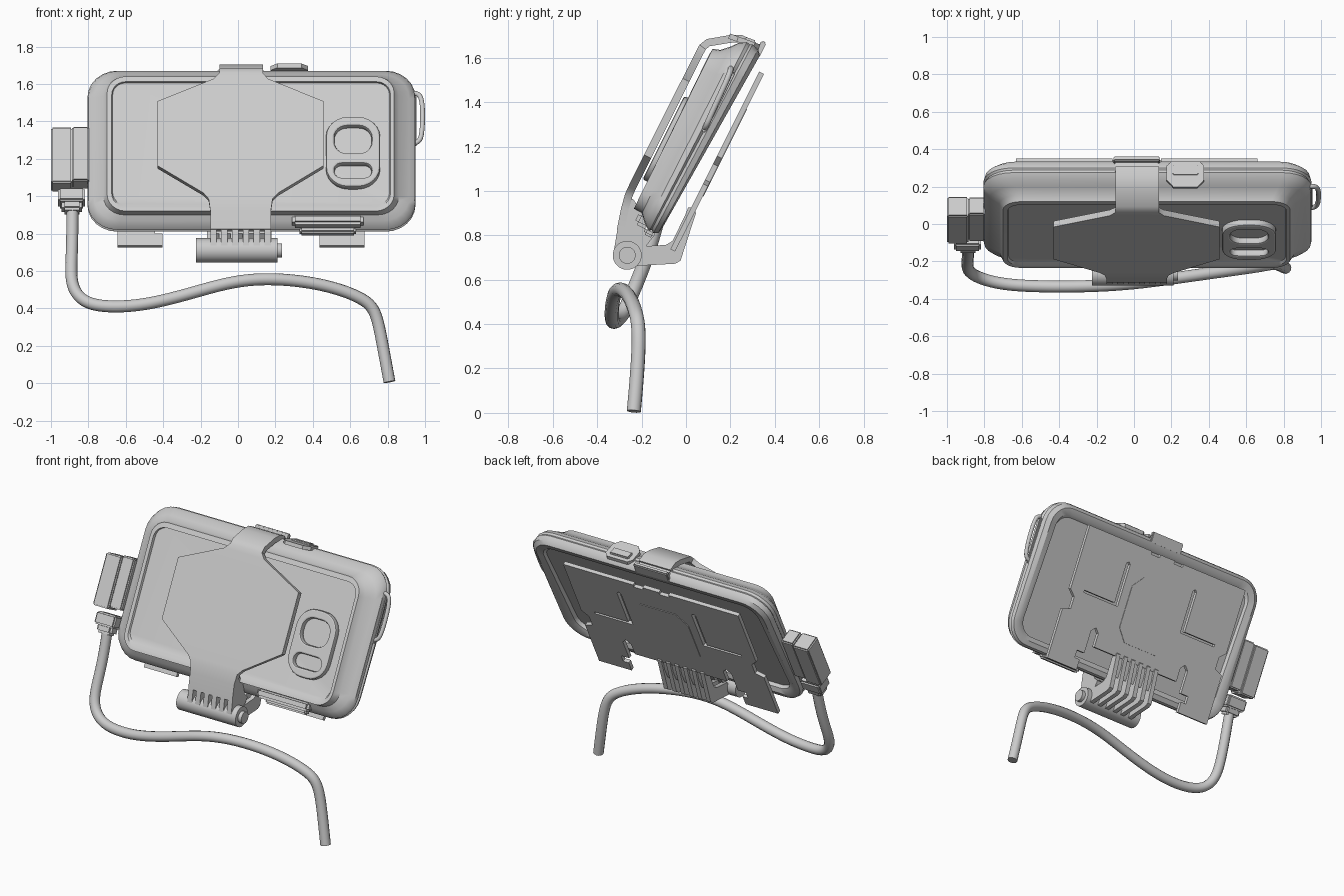
import bpy, bmesh, math
from mathutils import Matrix, Vector

cube = bpy.data.objects.get("Cube")
if cube:
    bpy.data.objects.remove(cube)

grey = bpy.data.materials.new("light grey")
grey.use_nodes = True
grey.diffuse_color = (0.6, 0.6, 0.6, 1)
grey.node_tree.nodes["Principled BSDF"].inputs["Base Color"].default_value = (0.6, 0.6, 0.6, 1)

TILT = math.radians(26.6)
parts = []


def frame(y, z, x=0):
    """Leaning frame: local x across, y up the slope, z out of the front."""
    return Matrix.Translation((x, y, z)) @ Matrix.Rotation(math.pi / 2 - TILT, 4, 'X')


def add(name, data, matrix=None):
    ob = bpy.data.objects.new(name, data)
    bpy.context.collection.objects.link(ob)
    data.materials.append(grey)
    if matrix:
        ob.matrix_world = matrix
    parts.append(ob)
    return ob


def add_bm(name, bm, matrix=None, recalc=True):
    if recalc:
        bmesh.ops.recalc_face_normals(bm, faces=bm.faces)
    me = bpy.data.meshes.new(name)
    bm.to_mesh(me)
    bm.free()
    return add(name, me, matrix)


def rounded(x0, x1, y0, y1, r, n=6):
    pts = []
    for k, (cx, cy) in enumerate([(x1 - r, y1 - r), (x0 + r, y1 - r), (x0 + r, y0 + r), (x1 - r, y0 + r)]):
        for i in range(n + 1):
            a = math.pi / 2 * (k + i / n)
            pts.append((cx + r * math.cos(a), cy + r * math.sin(a)))
    return pts


def loft(name, sections):
    """Rounded rectangles, each leaning from a bottom to a top (y, z) point."""
    bm = bmesh.new()
    rings = []
    for x0, x1, r, low, high in sections:
        low, high = Vector(low), Vector(high)
        h = (high - low).length
        rings.append([bm.verts.new((x, *(low + (high - low) * (u / h))))
                      for x, u in rounded(x0, x1, 0, h, r)])
    for a, b in zip(rings, rings[1:]):
        for i in range(len(a)):
            j = (i + 1) % len(a)
            bm.faces.new((a[i], a[j], b[j], b[i]))
    bm.faces.new(rings[0])
    bm.faces.new(rings[-1])
    return add_bm(name, bm)


def flat(name, outlines, matrix, half_thick, bevel=0):
    """Flat filled shape; every outline inside the first is a hole."""
    cu = bpy.data.curves.new(name, 'CURVE')
    cu.dimensions = '2D'
    cu.fill_mode = 'BOTH'
    cu.extrude = half_thick
    cu.bevel_depth = bevel
    cu.bevel_resolution = 1
    for pts in outlines:
        s = cu.splines.new('POLY')
        s.points.add(len(pts) - 1)
        for p, (x, y) in zip(s.points, pts):
            p.co = (x, y, 0, 1)
        s.use_cyclic_u = True
    return add(name, cu, matrix)


def side_prism(name, pts, x0, x1):
    """Side profile in (y, z), extruded across x."""
    bm = bmesh.new()
    f = bm.faces.new([bm.verts.new((x0, y, z)) for y, z in pts])
    ext = bmesh.ops.extrude_face_region(bm, geom=[f])
    bmesh.ops.translate(bm, vec=(x1 - x0, 0, 0),
                        verts=[v for v in ext["geom"] if isinstance(v, bmesh.types.BMVert)])
    return add_bm(name, bm)


def box(name, matrix, size, bevel=0.01):
    bm = bmesh.new()
    bmesh.ops.create_cube(bm, size=1)
    bmesh.ops.scale(bm, vec=size, verts=bm.verts)
    bmesh.ops.bevel(bm, geom=bm.edges[:], offset=bevel, segments=2, affect='EDGES')
    return add_bm(name, bm, matrix)


def tube(name, pts, radius, order=4):
    cu = bpy.data.curves.new(name, 'CURVE')
    cu.dimensions = '3D'
    cu.bevel_depth = radius
    cu.bevel_resolution = 4
    cu.use_fill_caps = True
    s = cu.splines.new('NURBS')
    s.points.add(len(pts) - 1)
    for p, co in zip(s.points, pts):
        p.co = (*co, 1)
    s.use_endpoint_u = True
    s.order_u = order
    s.resolution_u = 8
    return add(name, cu)


def rod(name, x0, x1, y, z, r):
    bm = bmesh.new()
    bmesh.ops.create_cone(bm, cap_ends=True, segments=32, radius1=r, radius2=r, depth=x1 - x0)
    m = Matrix.Translation(((x0 + x1) / 2, y, z)) @ Matrix.Rotation(math.pi / 2, 4, 'Y')
    return add_bm(name, bm, m)


# Protective case with recessed front panel, flared bumper and recessed back
loft("case", [
    (-.67, .81, .07, (-.205, .955), (.118, 1.605)),
    (-.675, .815, .075, (-.222, .945), (.103, 1.612)),
    (-.70, .835, .1, (-.235, .92), (.12, 1.64)),
    (-.72, .86, .11, (-.198, .90), (.155, 1.635)),
    (-.77, .915, .14, (-.19, .868), (.20, 1.65)),
    (-.80, .945, .16, (-.18, .84), (.24, 1.668)),
    (-.805, .949, .16, (-.165, .82), (.275, 1.67)),
    (-.793, .937, .15, (-.155, .825), (.288, 1.66)),
    (-.805, .949, .16, (-.147, .81), (.30, 1.66)),
    (-.795, .94, .15, (-.125, .81), (.325, 1.638)),
    (-.765, .91, .13, (-.105, .835), (.333, 1.61)),
    (-.72, .865, .1, (-.105, .87), (.31, 1.58)),
    (-.71, .855, .09, (-.125, .885), (.285, 1.57)),
])

# Double camera window frame
flat("camera_frame", [rounded(.48, .75, -.2, .2, .11),
                      rounded(.505, .725, -.02, .165, .08),
                      rounded(.505, .725, -.165, -.06, .05)], frame(-.082, 1.23), .012, .01)

# Front clamp: broad plate, top hook and lower neck as one bent strip
clamp = [(.30, 1.66, -.1, .133), (.25, 1.685, -.1, .133), (.20, 1.685, -.1, .133),
         (.10, 1.668, -.1, .133), (.075, 1.648, -.1, .133), (.06, 1.62, -.13, .16),
         (0, 1.50, -.43, .457), (-.173, 1.155, -.43, .457), (-.245, 1.01, -.185, .215),
         (-.258, .98, -.157, .185), (-.275, .92, -.148, .176), (-.295, .82, -.148, .176)]
bm = bmesh.new()
rows = [(bm.verts.new((a, y, z)), bm.verts.new((b, y, z))) for y, z, a, b in clamp]
for p, q in zip(rows, rows[1:]):
    bm.faces.new((p[0], q[0], q[1], p[1]))
solid = add_bm("front_clamp", bm, recalc=False).modifiers.new("thickness", 'SOLIDIFY')
solid.thickness = .035
solid.offset = 0
box("clamp_hook", frame(.335, 1.64, .015), (.25, .075, .025), .006)
box("clamp_bridge", frame(.30, 1.65, .015), (.235, .03, .06), .006)

# Thick lower neck and its knuckles around the hinge
side_prism("clamp_neck", [(-.27, .98), (-.235, .96), (-.20, .90), (-.18, .82), (-.31, .82)], -.148, .176)
for i in range(6):
    x = -.148 + i * .058
    side_prism("clamp_knuckle", [(-.31, .82), (-.18, .82), (-.15, .79), (-.22, .70), (-.265, .66), (-.325, .73)],
               x, x + .034)

# Hinge barrel with a pin end
rod("hinge_barrel", -.225, .212, -.265, .71, .065)
rod("hinge_pin", -.215, .236, -.265, .71, .038)

# Bent ribs from the hinge to the back plate
for i in range(6):
    x = -.165 + i * .063
    side_prism("bracket_rib", [(-.265, .66), (-.05, .672), (-.025, .685), (.045, .90), (.035, .92),
                               (.01, .92), (-.06, .775), (-.09, .757), (-.2, .75)], x, x + .03)
side_prism("rib_web", [(-.02, .77), (.01, .83), (.035, .925), (.01, .925), (-.04, .80)], -.165, .18)

# Back plate: mirrored outline with legs, slots and locking notches
half = [(.06, .895), (.06, .875), (.13, .875), (.13, .895), (.645, .895), (.645, .47), (.6, .43), (.6, .35),
        (.66, .33), (.66, 0), (.42, 0), (.42, .07), (.46, .07), (.46, .12), (.40, .12), (.40, .27),
        (.37, .3), (.34, .27), (.34, .18)]
outline = [(.015 + x, u) for x, u in half] + [(.015 - x, u) for x, u in reversed(half)]
holes = []
for s in (1, -1):
    hook = [(.26, .48), (.26, .76), (.275, .775), (.29, .76), (.29, .495), (.54, .495), (.54, .48)]
    holes.append([(.015 + s * x, u) for x, u in hook])
flat("back_plate", [outline] + holes, frame(-.06, .732), .012)
octagon = [(.015 + sx * x, .5 + su * u) for sx, su, order in
           ((1, 1, 1), (-1, 1, -1), (-1, -1, 1), (1, -1, -1))
           for x, u in ((.2, .14), (.13, .22))[::order]]
flat("plate_badge", [octagon], frame(-.049, .726), .003)

# Top button and its surround
top = Matrix.Translation((.275, .265, 1.672)) @ Matrix.Rotation(-math.radians(20), 4, 'X')
flat("button_surround", [[(-.1, -.035), (-.065, -.075), (.065, -.075), (.1, -.035),
                          (.1, .045), (.075, .07), (-.075, .07), (-.1, .045)]], top, .012)
box("top_button", top @ Matrix.Translation((0, .02, .012)), (.14, .055, .02), .006)

# Port flap on the lower edge
box("port_flap", frame(-.19, .865, .48), (.38, .06, .07), .015)
box("port_flap_lip", frame(-.165, .812, .48), (.3, .035, .05), .01)

# Carry loop and long side keys
tube("carry_loop", [(.92, .2, 1.55), (.965, .205, 1.555), (.987, .185, 1.50), (.987, .12, 1.36),
                    (.97, .085, 1.28), (.92, .085, 1.28)], .013, 3)
box("side_key", frame(.145, 1.40, .94), (.03, .30, .02), .005)

# Angled plug and strain relief
box("plug_body", frame(.02, 1.195, -.942), (.116, .33, .12), .008)
box("plug_collar", frame(.025, 1.205, -.842), (.09, .325, .105), .008)
box("plug_neck", frame(-.085, .99, -.89), (.145, .08, .105), .01)
box("plug_relief", frame(-.11, .94, -.888), (.11, .06, .085), .015)

# Cable
tube("cable", [(-.885, -.11, .94), (-.885, -.145, .8), (-.89, -.19, .66), (-.895, -.25, .52), (-.83, -.29, .43),
               (-.7, -.325, .405), (-.5, -.335, .415), (-.25, -.335, .48), (0, -.32, .555),
               (.25, -.285, .56), (.5, -.25, .52), (.68, -.225, .45), (.745, -.21, .38),
               (.77, -.215, .22), (.81, -.235, .007)], .032)

# Bake curves and modifiers, then smooth with sharp edges kept
bpy.ops.object.select_all(action='DESELECT')
for ob in parts:
    ob.select_set(True)
bpy.context.view_layer.objects.active = parts[0]
bpy.ops.object.convert(target='MESH')
bpy.ops.object.shade_smooth_by_angle(angle=math.radians(35))
